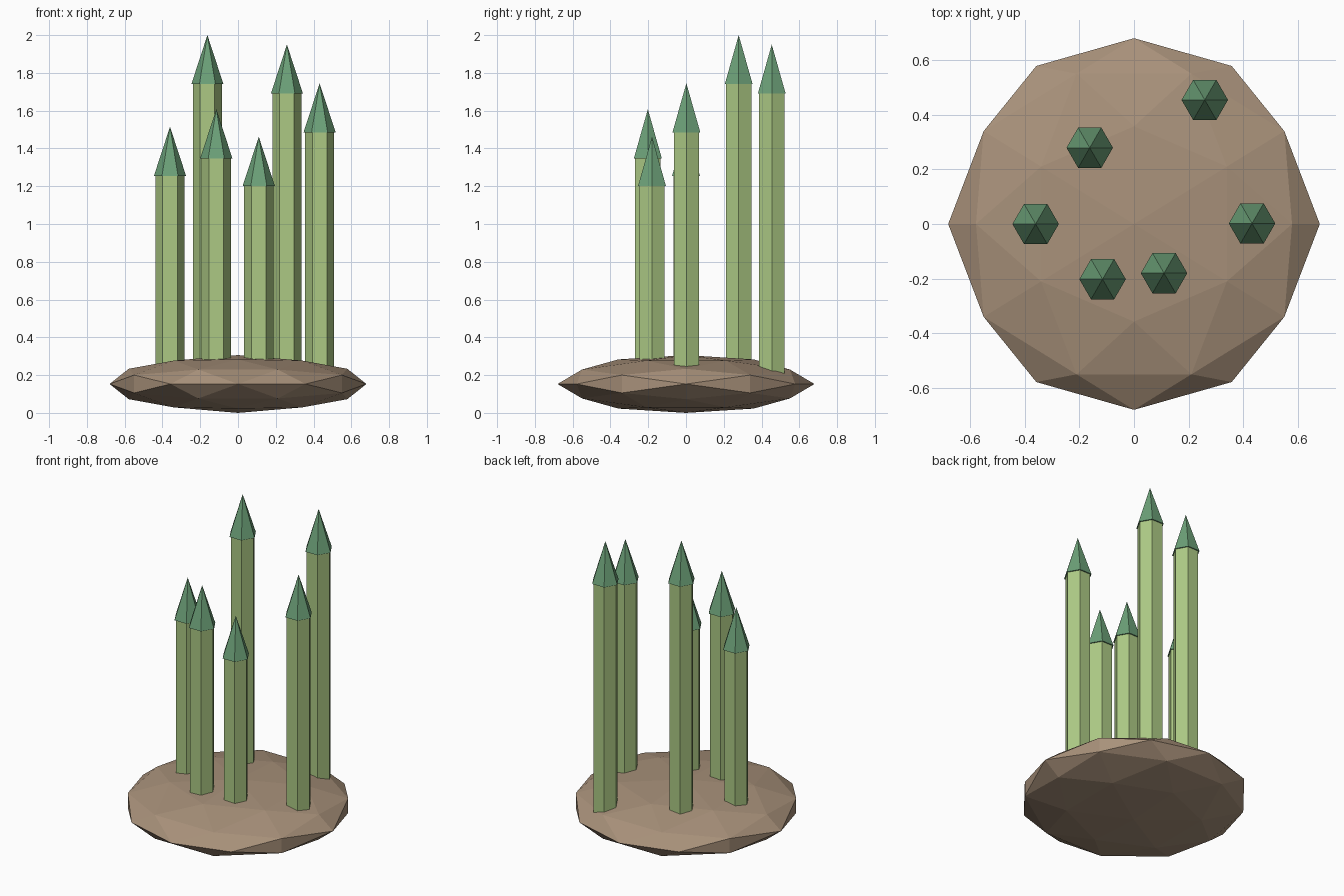
import bpy
import bmesh
from mathutils import Matrix, Vector

cube = bpy.data.objects.get("Cube")
if cube:
    bpy.data.objects.remove(cube, do_unlink=True)


def make_material(name, srgb):
    linear = [((c / 255 + 0.055) / 1.055) ** 2.4 for c in srgb]
    mat = bpy.data.materials.new(name)
    mat.use_nodes = True
    mat.diffuse_color = (*linear, 1)
    mat.node_tree.nodes["Principled BSDF"].inputs["Base Color"].default_value = (*linear, 1)
    return mat


def add_object(name, bm, mat):
    bmesh.ops.recalc_face_normals(bm, faces=bm.faces)
    mesh = bpy.data.meshes.new(name)
    bm.to_mesh(mesh)
    bm.free()
    mesh.materials.append(mat)
    obj = bpy.data.objects.new(name, mesh)
    bpy.context.collection.objects.link(obj)
    return obj


def hex_solid(name, radius_low, radius_high, x, y, z_low, z_high, mat):
    """Six-sided prism or pyramid with corners pointing along x."""
    bm = bmesh.new()
    bmesh.ops.create_cone(bm, cap_ends=True, segments=6, radius1=radius_low,
                          radius2=radius_high, depth=z_high - z_low)
    # Put a corner exactly on the x axis
    corner = max(bm.verts, key=lambda v: v.co.xy.length).co
    angle = corner.xy.angle_signed(Vector((1, 0)))
    bm.transform(Matrix.Rotation(-angle, 4, "Z"))
    bm.transform(Matrix.Translation((x, y, (z_low + z_high) / 2)))
    return add_object(name, bm, mat)


earth = make_material("earth brown", (168, 145, 122))
stalk_green = make_material("light stalk green", (172, 201, 132))
tip_green = make_material("dark tip green", (108, 160, 120))

# Faceted mound: a once-divided icosahedron, flattened
RADIUS, HALF_HEIGHT = 0.68, 0.153
golden = (1 + 5 ** 0.5) / 2
bm = bmesh.new()
for s in (-1, 1):
    for t in (-golden, golden):
        for corner in ((s, t, 0), (0, s, t), (t, 0, s)):
            bm.verts.new(corner)
bmesh.ops.convex_hull(bm, input=bm.verts[:])
bmesh.ops.subdivide_edges(bm, edges=bm.edges[:], cuts=1, use_grid_fill=True)
for v in bm.verts:
    v.co.normalize()
bm.transform(Matrix.Translation((0, 0, HALF_HEIGHT))
             @ Matrix.Diagonal((RADIUS, RADIUS, HALF_HEIGHT, 1)))
add_object("mound", bm, earth)

# Stalks with pointed tips: x, y, height of the point
STALKS = [
    (0.432, 0.002, 1.745),
    (0.259, 0.454, 1.95),
    (-0.162, 0.279, 2.0),
    (-0.36, 0.0, 1.515),
    (-0.115, -0.202, 1.608),
    (0.11, -0.18, 1.462),
]
TIP_HEIGHT = 0.26
for i, (x, y, top) in enumerate(STALKS, 1):
    shoulder = top - TIP_HEIGHT
    hex_solid(f"stalk_{i}", 0.077, 0.077, x, y, HALF_HEIGHT, shoulder, stalk_green)
    hex_solid(f"stalk_tip_{i}", 0.085, 0, x, y, shoulder, top, tip_green)
